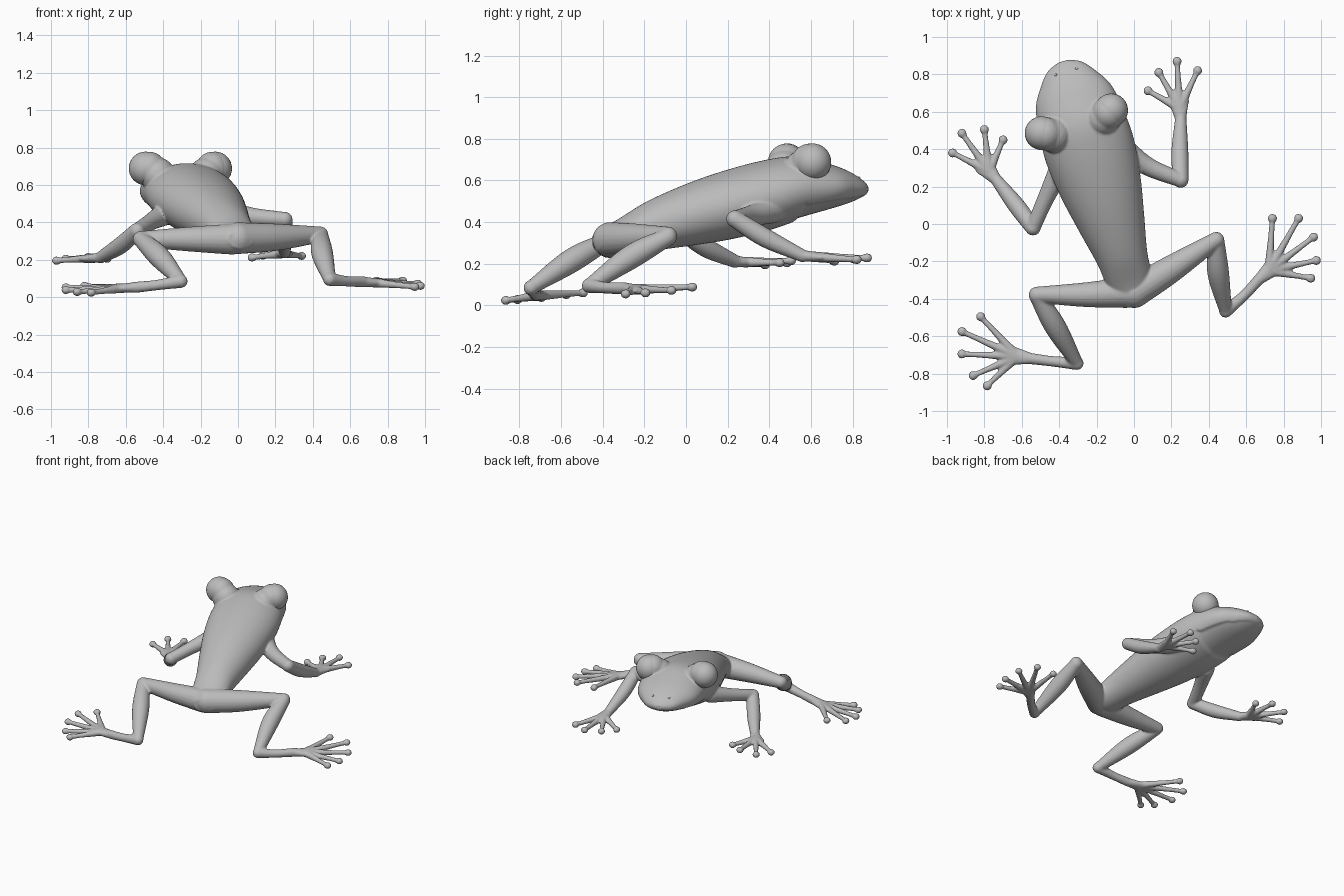
import bpy
import bmesh
import math
from mathutils import Vector, Matrix

cube = bpy.data.objects.get("Cube")
if cube:
    bpy.data.objects.remove(cube, do_unlink=True)

UP = Vector((0, 0, 1))
HEADING = Vector((-0.29, 0.957, 0)).normalized()
SIDE = HEADING.cross(UP)
SNOUT = Vector((-0.38, 0.87, 0))

skin = bpy.data.materials.new("grey_skin")
skin.use_nodes = True
GREY = (0.5, 0.5, 0.5, 1)
skin.diffuse_color = GREY
skin.node_tree.nodes["Principled BSDF"].inputs["Base Color"].default_value = GREY

bm = bmesh.new()


def resample(rows, steps=8):
    """Catmull-Rom through rows of x, y, z, half width, half height."""
    v = [Vector(r) for r in rows]
    v = [v[0] * 2 - v[1]] + v + [v[-1] * 2 - v[-2]]
    out = []
    for a, b, c, d in zip(v, v[1:], v[2:], v[3:]):
        for i in range(steps):
            t = i / steps
            out.append((b * 2 + (c - a) * t + (a * 2 - b * 5 + c * 4 - d) * t ** 2
                        + (b * 3 - a - c * 3 + d) * t ** 3) * 0.5)
    return out + [v[-2]]


def loft(rows, heading=None, sides=20, shape=None):
    """Closed tube of elliptical sections along a smooth path."""
    rows = resample(rows)
    rings = []
    for i, row in enumerate(rows):
        p = Vector(row[:3])
        ahead = Vector(rows[min(i + 1, len(rows) - 1)][:3])
        behind = Vector(rows[max(i - 1, 0)][:3])
        direction = heading or (ahead - behind).normalized()
        side = direction.cross(UP).normalized()
        top = side.cross(direction)
        ring = []
        for k in range(sides):
            a = math.tau * k / sides
            q = p + side * math.cos(a) * row[3] + top * math.sin(a) * row[4]
            ring.append(bm.verts.new(shape(p, q) if shape else q))
        rings.append(ring)
    for r0, r1 in zip(rings, rings[1:]):
        for k in range(sides):
            n = (k + 1) % sides
            bm.faces.new((r0[k], r0[n], r1[n], r1[k]))
    bm.faces.new(rings[0][::-1])
    bm.faces.new(rings[-1])


def ball(p, r, flat=1.0):
    m = Matrix.Translation(p) @ Matrix.Diagonal((r, r, r * flat, 1))
    bmesh.ops.create_icosphere(bm, subdivisions=3, radius=1, matrix=m)


def bone(*rows):
    """Round limb segment from x, y, z, radius rows, with round ends."""
    loft([(*r, r[3]) for r in rows])
    for r in (rows[0], rows[-1]):
        ball(r[:3], r[3])


def hand(wrist, palm, tips):
    """Flat palm with slim digits ending in round pads."""
    wrist, palm = Vector(wrist), Vector(palm)
    loft([(*wrist, 0.03, 0.028), (*wrist.lerp(palm, 0.5), 0.042, 0.025),
          (*palm, 0.055, 0.02)])
    ball(palm, 0.055, 0.36)
    root = wrist.lerp(palm, 0.6)
    for tip in tips:
        tip = Vector(tip)
        bone((*root, 0.026), (*root.lerp(tip, 0.45), 0.019),
             (*root.lerp(tip, 0.75), 0.0155), (*tip, 0.015))
        ball(tip, 0.025, 0.9)


# Torso and head: distance behind the snout, height, half width, half height
PROFILE = [
    (0.0, 0.56, 0.03, 0.015), (0.03, 0.56, 0.095, 0.042), (0.1, 0.565, 0.155, 0.08),
    (0.2, 0.567, 0.212, 0.114), (0.35, 0.562, 0.235, 0.153), (0.5, 0.53, 0.243, 0.17),
    (0.7, 0.483, 0.22, 0.168), (0.9, 0.435, 0.18, 0.15), (1.1, 0.38, 0.137, 0.12),
    (1.25, 0.325, 0.12, 0.087), (1.36, 0.31, 0.07, 0.05)]


def jaw(p, q):
    """Step the lower jaw in beneath the mouth line."""
    s = (SNOUT - Vector((q.x, q.y, 0))).dot(HEADING)
    if s < 0.38 and q.z < 0.53 - 0.13 * s:
        return p + (q - p) * 0.93
    return q


loft([(*(SNOUT - HEADING * s + UP * z), w, h) for s, z, w, h in PROFILE],
     HEADING, 72, jaw)

# Eyelids, set behind the eyeballs
EYES = {"left_eye": (Vector((-0.125, 0.605, 0.688)), 1),
        "right_eye": (Vector((-0.49, 0.485, 0.688)), -1)}
for centre, sign in EYES.values():
    look = (SIDE * sign + HEADING * 0.5).normalized()
    ball(centre - look * 0.016, 0.09)
    ball(centre - look * 0.06 - UP * 0.035, 0.095)

# Left arm
bone((-0.08, 0.42, 0.46, 0.065), (0.07, 0.31, 0.43, 0.05), (0.25, 0.235, 0.415, 0.04))
bone((0.25, 0.235, 0.415, 0.042), (0.245, 0.38, 0.325, 0.046), (0.25, 0.56, 0.238, 0.031))
hand((0.25, 0.56, 0.238), (0.24, 0.655, 0.23),
     [(0.075, 0.712, 0.212), (0.133, 0.81, 0.222), (0.23, 0.87, 0.228), (0.34, 0.82, 0.22)])

# Right arm
bone((-0.40, 0.28, 0.44, 0.06), (-0.47, 0.14, 0.40, 0.045), (-0.54, -0.02, 0.355, 0.04))
bone((-0.54, -0.02, 0.355, 0.042), (-0.63, 0.1, 0.275, 0.046), (-0.735, 0.235, 0.212, 0.032))
hand((-0.735, 0.235, 0.212), (-0.80, 0.31, 0.205),
     [(-0.97, 0.38, 0.195), (-0.92, 0.485, 0.205), (-0.80, 0.505, 0.215), (-0.70, 0.45, 0.205)])

# Left leg
bone((0.0, -0.365, 0.315, 0.085), (0.2, -0.24, 0.32, 0.073), (0.44, -0.085, 0.335, 0.043))
bone((0.44, -0.085, 0.33, 0.043), (0.45, -0.26, 0.235, 0.058), (0.49, -0.465, 0.095, 0.034))
bone((0.49, -0.465, 0.095, 0.036), (0.58, -0.39, 0.085, 0.028), (0.67, -0.295, 0.082, 0.03))
hand((0.67, -0.295, 0.082), (0.755, -0.22, 0.075),
     [(0.74, 0.03, 0.088), (0.88, 0.03, 0.088), (0.96, -0.07, 0.072),
      (0.975, -0.195, 0.06), (0.945, -0.29, 0.055)])

# Right leg
bone((-0.03, -0.365, 0.31, 0.083), (-0.26, -0.378, 0.31, 0.066), (-0.52, -0.378, 0.31, 0.043))
bone((-0.52, -0.38, 0.31, 0.043), (-0.42, -0.55, 0.215, 0.058), (-0.305, -0.745, 0.085, 0.034))
bone((-0.305, -0.745, 0.085, 0.036), (-0.43, -0.735, 0.065, 0.028), (-0.55, -0.72, 0.052, 0.03))
hand((-0.55, -0.72, 0.052), (-0.67, -0.7, 0.044),
     [(-0.82, -0.495, 0.06), (-0.92, -0.575, 0.052), (-0.92, -0.695, 0.038),
      (-0.86, -0.81, 0.028), (-0.785, -0.865, 0.024)])

# Merge all parts into one smooth skin
bmesh.ops.recalc_face_normals(bm, faces=bm.faces)
mesh = bpy.data.meshes.new("frog_body")
bm.to_mesh(mesh)
bm.free()
body = bpy.data.objects.new("frog_body", mesh)
bpy.context.collection.objects.link(body)
mesh.materials.append(skin)
remesh = body.modifiers.new("merge", "REMESH")
remesh.mode = "VOXEL"
remesh.voxel_size = 0.007
remesh.use_smooth_shade = True
relax = body.modifiers.new("relax", "SMOOTH")
relax.factor = 0.5
relax.iterations = 4


def small_ball(name, p, r):
    bpy.ops.mesh.primitive_uv_sphere_add(segments=32, ring_count=16, radius=r, location=p)
    obj = bpy.context.object
    obj.name = name
    obj.data.materials.append(skin)
    bpy.ops.object.shade_smooth()


# Eyeballs and nostrils
for name, (centre, sign) in EYES.items():
    look = (SIDE * sign + HEADING * 0.5).normalized()
    small_ball(name, centre + look * 0.004, 0.09)
for name, sign in (("left_nostril", 1), ("right_nostril", -1)):
    small_ball(name, SNOUT - HEADING * 0.06 + SIDE * sign * 0.058 + UP * 0.612, 0.008)
